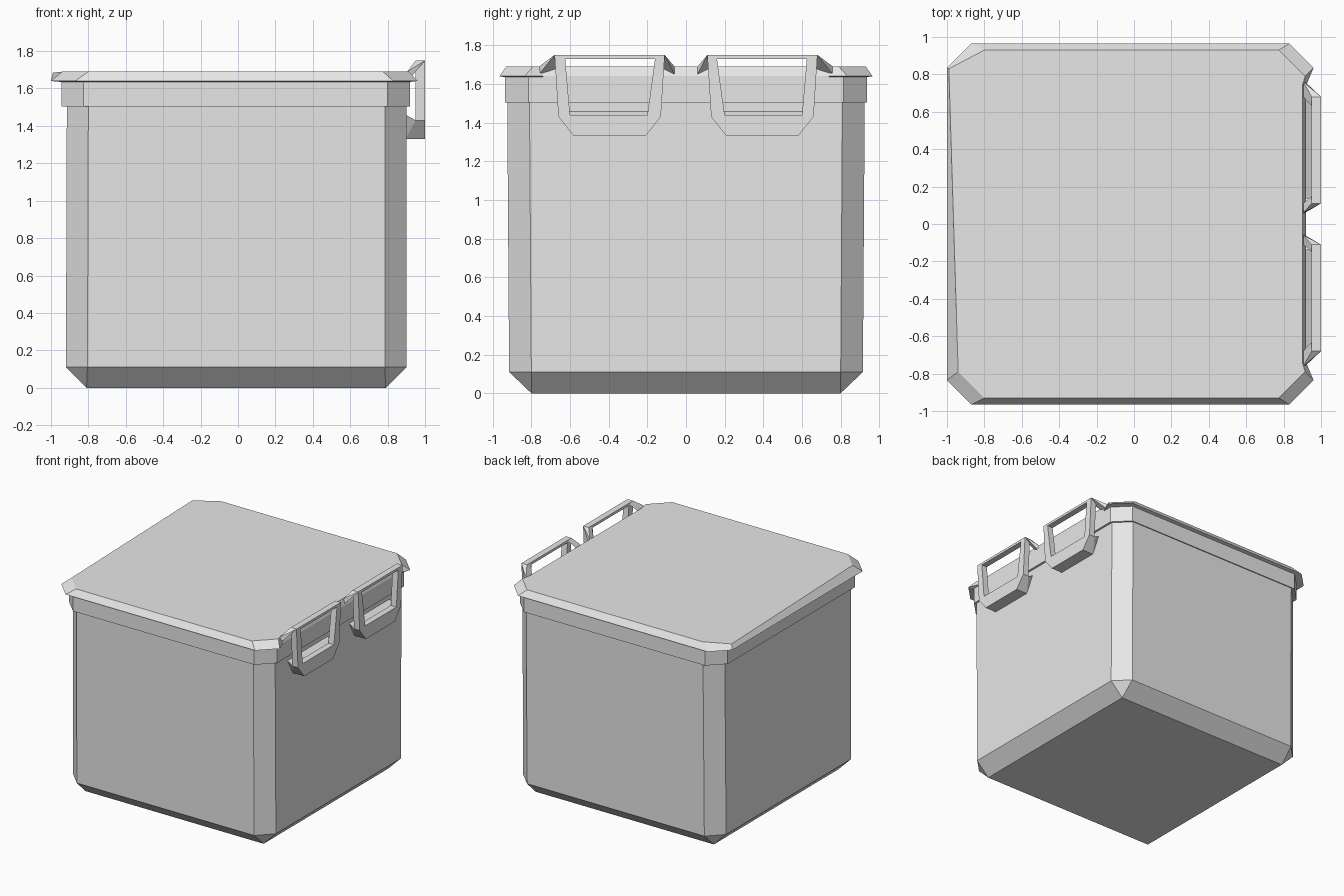
import bpy, bmesh

if "Cube" in bpy.data.objects:
    bpy.data.objects.remove(bpy.data.objects["Cube"])

GREY = (0.8, 0.8, 0.8, 1)
mat = bpy.data.materials.new("plain grey")
mat.use_nodes = True
mat.diffuse_color = GREY
mat.node_tree.nodes["Principled BSDF"].inputs["Base Color"].default_value = GREY


def finish(name, bm):
    bmesh.ops.remove_doubles(bm, verts=bm.verts, dist=0.0005)
    bmesh.ops.recalc_face_normals(bm, faces=bm.faces)
    mesh = bpy.data.meshes.new(name)
    bm.to_mesh(mesh)
    bm.free()
    mesh.materials.append(mat)
    obj = bpy.data.objects.new(name, mesh)
    bpy.context.collection.objects.link(obj)


def loft(name, rings, closed=False):
    """Skin equal-length rings; cap the ends or join last to first."""
    bm = bmesh.new()
    loops = [[bm.verts.new(p) for p in r] for r in rings]
    n = len(loops[0])
    pairs = list(zip(loops, loops[1:])) + ([(loops[-1], loops[0])] if closed else [])
    for a, b in pairs:
        for i in range(n):
            j = (i + 1) % n
            bm.faces.new((a[i], a[j], b[j], b[i]))
    if not closed:
        bm.faces.new(loops[0])
        bm.faces.new(loops[-1])
    finish(name, bm)


def hull(name, points):
    bm = bmesh.new()
    for p in points:
        bm.verts.new(p)
    bmesh.ops.convex_hull(bm, input=bm.verts)
    finish(name, bm)


def ring(x0, x1, y, c, z, notch=None):
    """Rectangle with cut corners, optionally recessed along its +x side."""
    mid = [] if notch is None else [(notch, -0.74, z), (notch, 0.74, z)]
    return [(x0 + c, -y, z), (x1 - c, -y, z), (x1, c - y, z)] + mid + [
        (x1, y - c, z), (x1 - c, y, z), (x0 + c, y, z), (x0, y - c, z), (x0, c - y, z)]


# Body with chamfered corners and base
loft("box_body", [ring(-0.81, 0.79, 0.8, 0, 0),
                  ring(-0.92, 0.9, 0.915, 0.115, 0.11),
                  ring(-0.915, 0.9, 0.925, 0.115, 1.56)])

# Lid: band, flared lip recessed behind the clasps, slightly skewed top
top = ring(-0.94, 0.915, 0.93, 0.14, 1.69, 0.9)
top[8] = (-0.99, 0.83, 1.685)
loft("lid", [ring(-0.9, 0.88, 0.9, 0.11, 1.51, 0.88),
             ring(-0.945, 0.92, 0.935, 0.12, 1.505, 0.92),
             ring(-0.945, 0.92, 0.935, 0.12, 1.635, 0.92),
             ring(-1.0, 0.96, 0.965, 0.13, 1.64, 0.92),
             top])

# Two clasps, mirrored across the middle
OUTER = [(0.68, 1.75), (0.66, 1.43), (0.58, 1.33), (0.21, 1.33), (0.13, 1.43), (0.11, 1.75)]
INNER = [(0.625, 1.73), (0.6, 1.44), (0.6, 1.44), (0.2, 1.44), (0.2, 1.44), (0.16, 1.73)]
for side, s in (("front", -1), ("back", 1)):
    def section(profile, x):
        return [(x, s * y, z) for y, z in profile]

    loft(side + "_clasp_frame", [section(OUTER, 1.0), section(INNER, 1.0),
                                 section(INNER, 0.95), section(OUTER, 0.95)], closed=True)
    # Foot resting against the body
    hull(side + "_clasp_foot", section(OUTER[1:5], 0.95) + section(OUTER[2:4], 0.895)
         + section([(0.65, 1.46), (0.14, 1.46)], 0.895))
    # Arms reaching back to the lid
    for label, y, inner, end in (("outer", 0.68, 0.63, 0.76), ("inner", 0.11, 0.15, 0.06)):
        hull(side + "_" + label + "_arm",
             [(x, s * y, z) for x, z in ((1.0, 1.75), (0.95, 1.75), (0.95, 1.71))]
             + [(0.95, s * inner, 1.74)]
             + [(0.905, s * end, 1.69), (0.915, s * end, 1.65), (0.905, s * y, 1.675)])
